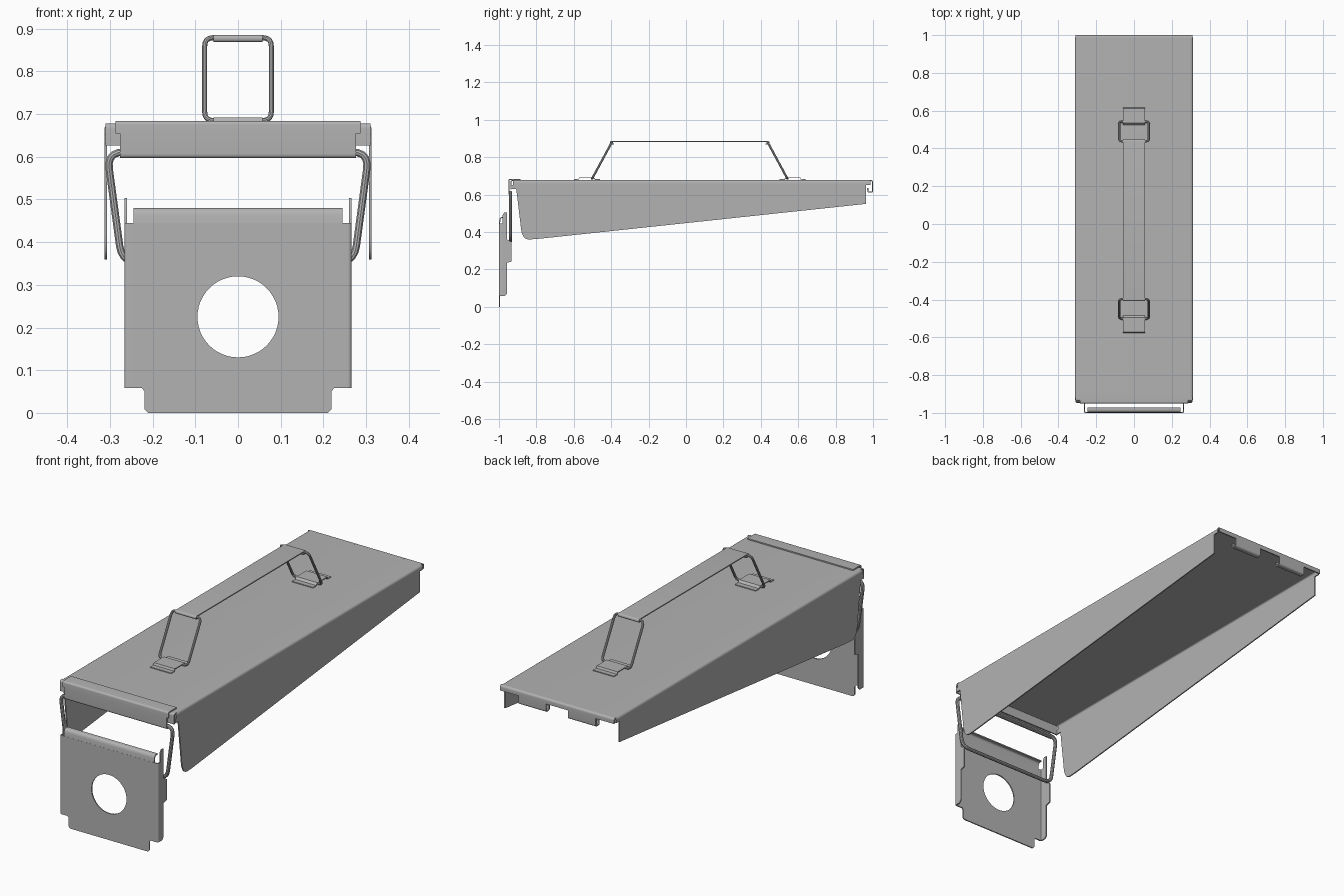
import bpy, bmesh, math
from mathutils import Vector

cube = bpy.data.objects.get("Cube")
if cube:
    bpy.data.objects.remove(cube, do_unlink=True)

T = 0.006  # sheet metal thickness

steel = bpy.data.materials.new("grey steel")
steel.use_nodes = True
GREY = (0.45, 0.45, 0.45, 1)
steel.diffuse_color = GREY
steel.node_tree.nodes["Principled BSDF"].inputs["Base Color"].default_value = GREY


def place(axis, u, v, w):
    return {"x": (w, u, v), "y": (u, w, v), "z": (u, v, w)}[axis]


def rounded(points, r, closed=False, steps=5):
    """Replace the corners of a path with small curves."""
    pts = [Vector(p) for p in points]
    n, out = len(pts), []
    for i, p in enumerate(pts):
        if not closed and i in (0, n - 1):
            out.append(p)
            continue
        a, b = pts[i - 1] - p, pts[(i + 1) % n] - p
        a = p + a.normalized() * min(r, a.length * 0.48)
        b = p + b.normalized() * min(r, b.length * 0.48)
        for k in range(steps + 1):
            t = k / steps
            out.append(a * (1 - t) ** 2 + p * 2 * t * (1 - t) + b * t * t)
    return out


def finish(ob):
    ob.data.materials.append(steel)
    bpy.ops.object.select_all(action="DESELECT")
    ob.select_set(True)
    bpy.context.view_layer.objects.active = ob
    bpy.ops.object.convert(target="MESH")
    bpy.ops.object.shade_smooth_by_angle(angle=math.radians(35))


def metal(name, bm, thick):
    bmesh.ops.recalc_face_normals(bm, faces=bm.faces)
    mesh = bpy.data.meshes.new(name)
    bm.to_mesh(mesh)
    bm.free()
    ob = bpy.data.objects.new(name, mesh)
    bpy.context.collection.objects.link(ob)
    mod = ob.modifiers.new("thickness", "SOLIDIFY")
    mod.thickness, mod.offset = thick, 0
    finish(ob)


def plate(name, axis, w, *loops, thick=T):
    """Flat plate; loops after the first are holes."""
    bm = bmesh.new()
    for loop in loops:
        vs = [bm.verts.new(place(axis, p[0], p[1], w)) for p in loop]
        for i, v in enumerate(vs):
            bm.edges.new((vs[i - 1], v))
    bmesh.ops.triangle_fill(bm, edges=bm.edges[:], use_beauty=True)
    metal(name, bm, thick)


def sheet(name, axis, path, w0, w1, thick=T):
    """Bent sheet: a path swept straight along an axis."""
    bm = bmesh.new()
    rows = [[bm.verts.new(place(axis, p[0], p[1], w)) for w in (w0, w1)] for p in path]
    for a, b in zip(rows, rows[1:]):
        bm.faces.new((a[0], a[1], b[1], b[0]))
    metal(name, bm, thick)


def wire(name, points, radius):
    curve = bpy.data.curves.new(name, "CURVE")
    curve.dimensions = "3D"
    curve.bevel_depth, curve.bevel_resolution = radius, 3
    spline = curve.splines.new("POLY")
    spline.points.add(len(points) - 1)
    for sp, p in zip(spline.points, points):
        sp.co = (*p, 1)
    spline.use_cyclic_u = True
    ob = bpy.data.objects.new(name, curve)
    bpy.context.collection.objects.link(ob)
    finish(ob)


def box(x0, x1, z0, z1):
    return [(x0, z0), (x1, z0), (x1, z1), (x0, z1)]


SIDES = (("left", 1), ("right", -1))

# Cover: top with rolled side edges
sheet("cover_top", "y",
      rounded([(-.31, .652), (-.31, .675), (.31, .675), (.31, .652)], .015),
      -.925, .987)

# Tapered skirts
skirt = [Vector(p) for p in ((.962, .55), (.962, .652), (-.932, .652), (-.932, .63), (-.908, .63))]
skirt += rounded([(-.905, .61), (-.875, .358), (-.8, .362)], .06)
for side, s in SIDES:
    plate(side + "_skirt", "x", s * .31, skirt)

# Rolled end flanges of the cover
sheet("back_flange", "x", rounded([(.985, .675), (.997, .675), (.997, .652)], .01), -.31, .31)
sheet("front_flange", "x", rounded([(-.92, .675), (-.935, .675), (-.935, .626)], .01), -.31, .31)

# Hooked tabs on the back flange
for side, s in SIDES:
    sheet(side + "_back_tab", "x",
          rounded([(.997, .652), (.997, .613), (.972, .613), (.972, .635)], .008),
          s * .06, s * .21)

# Front lip laid over the cover, with a hanging apron
sheet("front_lip", "x", rounded([(-.885, .681), (-.947, .681), (-.947, .655)], .006), -.287, .287)
sheet("front_apron", "x", rounded([(-.947, .655), (-.947, .6), (-.935, .6)], .008), -.277, .277)

# Carrying handle
Y_MID = .02
for end, s in (("back", 1), ("front", -1)):
    low, high = Y_MID + s * .522, Y_MID + s * .417
    loop = [(-.078, low, .685), (.078, low, .685), (.078, high, .879), (-.078, high, .879)]
    wire(end + "_handle_loop", rounded(loop, .022, closed=True), .006)
    clip = [(.62, .68), (.595, .68), (.59, .69), (.515, .69), (.505, .68), (.48, .68)]
    sheet(end + "_handle_clip", "x", [(Y_MID + s * y, z) for y, z in clip], -.057, .057, .004)
grip = [(-.405, .871), (-.425, .871), (-.425, .883), (.425, .883), (.425, .871), (.405, .871)]
sheet("handle_strap", "x", rounded([(Y_MID + y, z) for y, z in grip], .006), -.057, .057, .005)

# Hanging paddle with a round hole
outline = [(-.22, .06), (-.22, .003)] + rounded([(-.22, .003), (-.22, 0), (-.21, 0)], .003)
half = [(.25, .445), (.25, .058), (.225, .058), (.219, .05), (.219, .008), (.211, 0)]
outline = half + [(-x, z) for x, z in reversed(half)]
hole = [(.095 * math.cos(a), .225 + .095 * math.sin(a))
        for a in (math.tau * i / 48 for i in range(48))]
plate("paddle_plate", "y", -.997, outline, hole)
sheet("paddle_top_lip", "x",
      rounded([(-.997, .445), (-.994, .477), (-.972, .477)], .025), -.245, .245)

flange = [(-.985, .058), (-.968, .058), (-.957, .07), (-.957, .235), (-.932, .242),
          (-.932, .345), (-.957, .36), (-.957, .503), (-.972, .503), (-.98, .49), (-.98, .445),
          (-.985, .445)]
for side, s in SIDES:
    sheet(side + "_paddle_corner", "z",
          rounded([(s * .25, -.997), (s * .263, -.997), (s * .263, -.985)], .012), .058, .445)
    plate(side + "_paddle_flange", "x", s * .263, flange)

# Wire bail joining paddle and cover
bail = [(-.272, -.938, .352), (.272, -.938, .352), (.307, -.938, .611), (-.307, -.938, .611)]
wire("paddle_bail", rounded(bail, .04, closed=True), .009)
